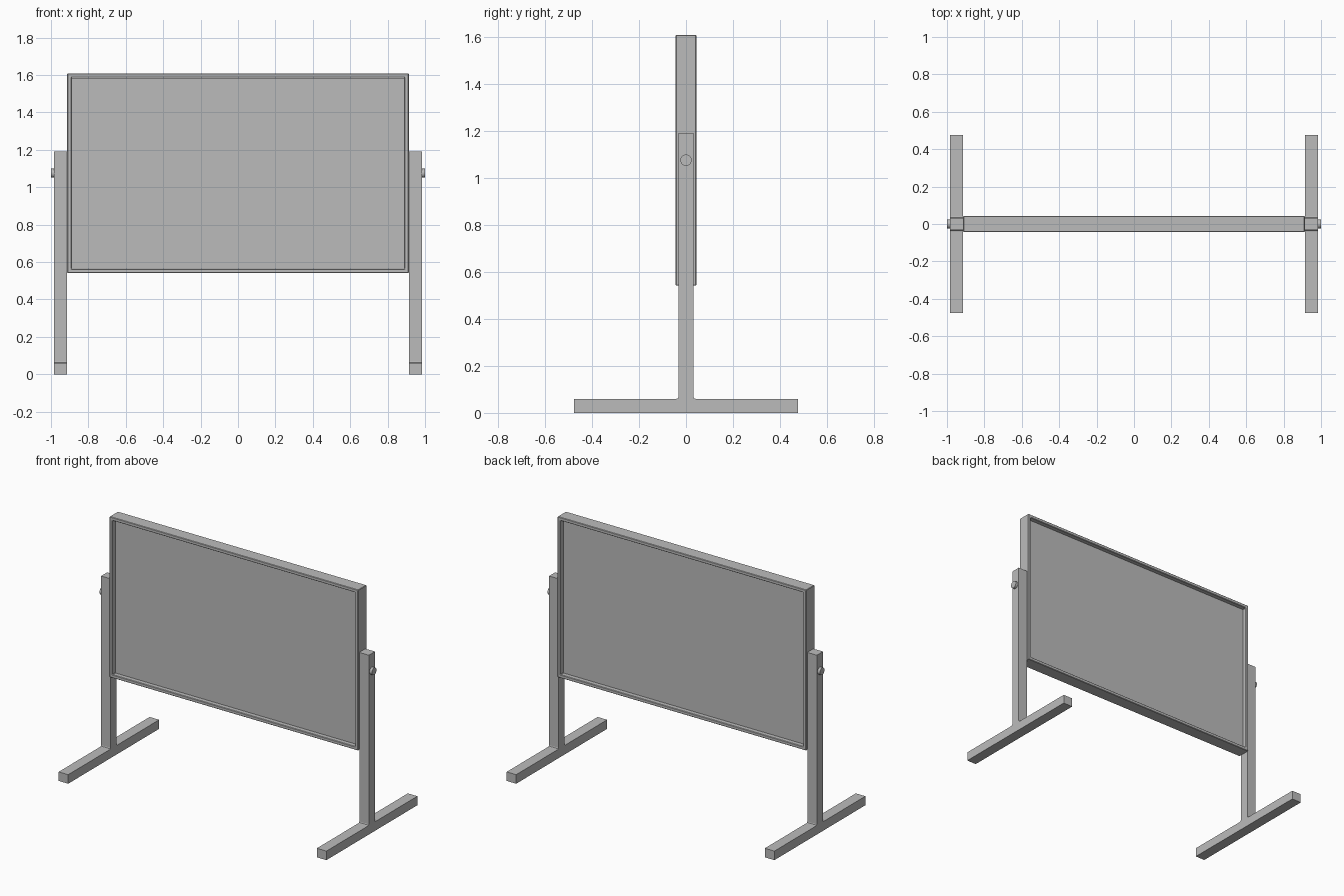
import bpy, bmesh, math
from mathutils import Matrix

if "Cube" in bpy.data.objects:
    bpy.data.objects.remove(bpy.data.objects["Cube"])

grey = bpy.data.materials.new("mid_grey")
grey.diffuse_color = (0.5, 0.5, 0.5, 1)
grey.use_nodes = True
grey.node_tree.nodes["Principled BSDF"].inputs["Base Color"].default_value = grey.diffuse_color


def add_object(name, bm):
    bmesh.ops.recalc_face_normals(bm, faces=bm.faces)
    mesh = bpy.data.meshes.new(name)
    bm.to_mesh(mesh)
    bm.free()
    mesh.materials.append(grey)
    obj = bpy.data.objects.new(name, mesh)
    bpy.context.collection.objects.link(obj)
    return obj


def box(size, center):
    bm = bmesh.new()
    bmesh.ops.create_cube(bm, size=1, matrix=Matrix.Translation(center) @ Matrix.Diagonal((*size, 1)))
    return bm


MID_Z = 1.075

# Board frame: a box whose front and back are inset, opened and bridged into a ring
bm = box((1.826, 0.088, 1.066), (0, 0, MID_Z))
bm.normal_update()
openings = [f for f in bm.faces if abs(f.normal.y) > 0.9]
bmesh.ops.inset_individual(bm, faces=openings, thickness=0.031)
loops = [e for f in openings for e in f.edges]
bmesh.ops.delete(bm, geom=openings, context='FACES_ONLY')
bmesh.ops.bridge_loops(bm, edges=loops)
frame = add_object("board_frame", bm)
bevel = frame.modifiers.new("soft_edges", 'BEVEL')
bevel.width = 0.003
bevel.segments = 1

# Writing panel, recessed on both sides
add_object("writing_panel", box((1.78, 0.03, 1.02), (0, 0, MID_Z)))

# Stands: an inverted T with small fillets, extruded sideways
half = [(0.477, 0), (0.477, 0.06), (0.04, 0.06), (0.034, 0.062),
        (0.032, 0.068), (0.032, 1.19)]
profile = half + [(-y, z) for y, z in reversed(half)]

for side, label in ((-1, "left"), (1, "right")):
    bm = bmesh.new()
    face = bm.faces.new([bm.verts.new((side * 0.913, y, z)) for y, z in profile])
    ext = bmesh.ops.extrude_face_region(bm, geom=[face])
    moved = [v for v in ext["geom"] if isinstance(v, bmesh.types.BMVert)]
    bmesh.ops.translate(bm, verts=moved, vec=(side * 0.07, 0, 0))
    add_object(label + "_stand", bm)

    # Pivot pin through the post
    bm = bmesh.new()
    bmesh.ops.create_cone(bm, cap_ends=True, segments=32, radius1=0.024, radius2=0.024, depth=0.1,
                          matrix=Matrix.Translation((side * 0.95, 0, MID_Z)) @ Matrix.Rotation(math.pi / 2, 4, 'Y'))
    pin = add_object(label + "_pivot_pin", bm)
    bpy.ops.object.select_all(action='DESELECT')
    pin.select_set(True)
    bpy.context.view_layer.objects.active = pin
    bpy.ops.object.shade_smooth_by_angle(angle=math.radians(30))
